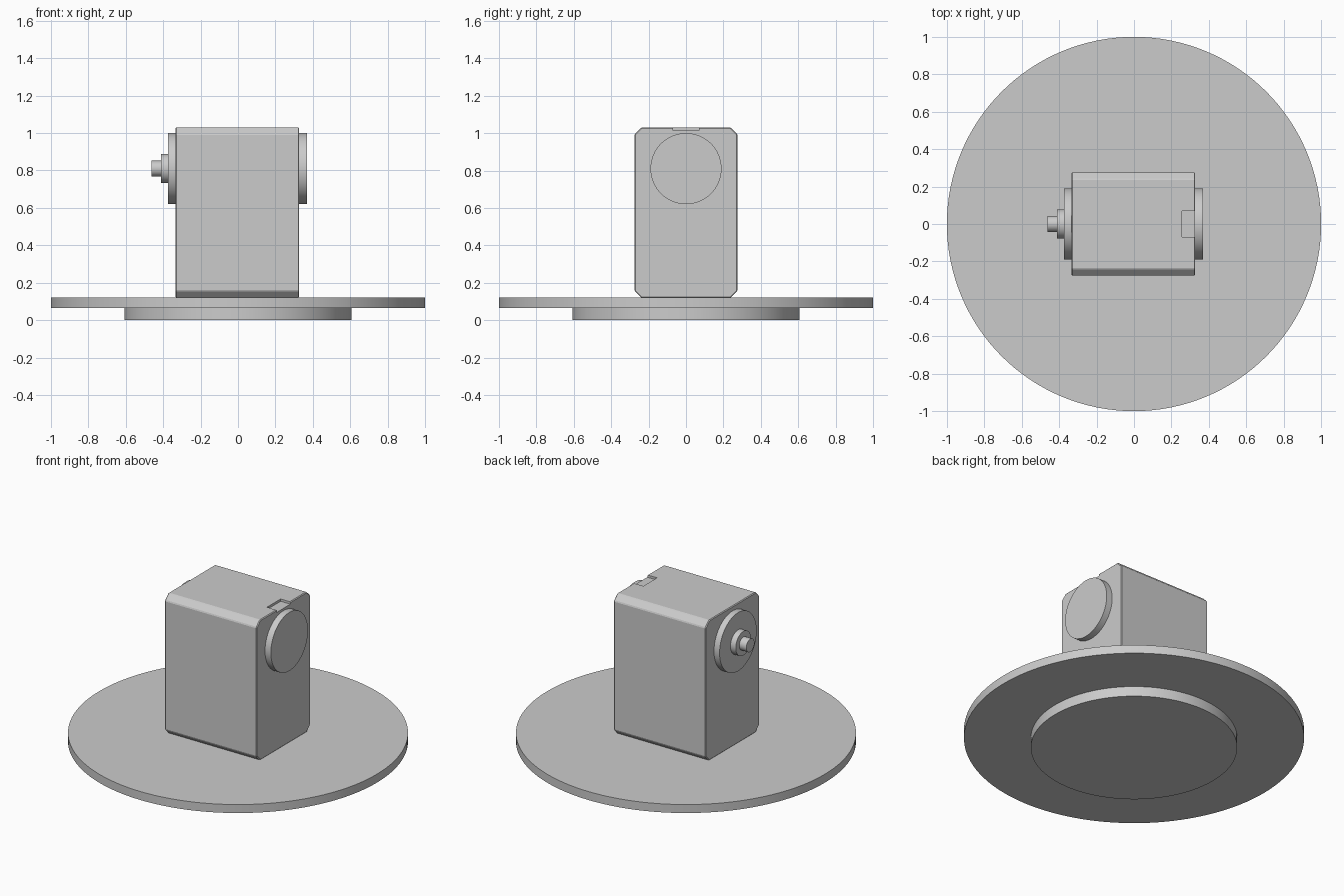
import bpy, bmesh, math

cube = bpy.data.objects.get("Cube")
if cube:
    bpy.data.objects.remove(cube)

grey = bpy.data.materials.new("plain grey")
grey.use_nodes = True
colour = (0.6, 0.6, 0.6, 1)
grey.diffuse_color = colour
grey.node_tree.nodes["Principled BSDF"].inputs["Base Color"].default_value = colour


def disc(name, radius, start, end, axis="z", height=0.0):
    """Round plate from start to end along the axis."""
    depth, mid = end - start, (start + end) / 2
    along_x = axis == "x"
    bpy.ops.mesh.primitive_cylinder_add(
        vertices=128 if radius > 0.5 else 64, radius=radius, depth=depth,
        location=(mid, 0, height) if along_x else (0, 0, mid),
        rotation=(0, math.pi / 2 if along_x else 0, 0))
    obj = bpy.context.object
    obj.name = name
    obj.data.materials.append(grey)
    bpy.ops.object.shade_smooth_by_angle(angle=math.radians(35))
    return obj


def box(name, low, high):
    bpy.ops.mesh.primitive_cube_add(
        size=1, location=[(a + b) / 2 for a, b in zip(low, high)])
    obj = bpy.context.object
    obj.name = name
    obj.scale = [b - a for a, b in zip(low, high)]
    bpy.ops.object.transform_apply(location=False, rotation=False, scale=True)
    obj.data.materials.append(grey)
    return obj


# Round stand
disc("base_foot", 0.607, 0, 0.065)
disc("base_plate", 1.0, 0.065, 0.12)

# Housing: wide chamfers along its length, fine ones round each end
left, right, top = 0.327, -0.334, 1.03
body = box("housing", (right, -0.275, 0.12), (left, 0.275, top))
bm = bmesh.new()
bm.from_mesh(body.data)
long_edges = [e for e in bm.edges
              if abs(e.verts[0].co.x - e.verts[1].co.x) > 0.1]
bmesh.ops.bevel(bm, geom=long_edges, offset=0.036, segments=1, affect="EDGES")
end = max(v.co.x for v in bm.verts)
rim = [e for e in bm.edges if all(abs(abs(v.co.x) - end) < 1e-4 for v in e.verts)]
bmesh.ops.bevel(bm, geom=rim, offset=0.005, segments=1, affect="EDGES")
bm.to_mesh(body.data)
bm.free()

# Shallow notch in the top edge
cutter = box("notch_cutter", (left - 0.07, -0.07, top - 0.015),
             (left + 0.05, 0.07, top + 0.05))
cutter.hide_render = True
cutter.hide_set(True)
cut = body.modifiers.new("notch", "BOOLEAN")
cut.operation = "DIFFERENCE"
cut.solver = "EXACT"
cut.object = cutter
bpy.context.view_layer.objects.active = body
bpy.ops.object.modifier_apply(modifier=cut.name)
bpy.data.objects.remove(cutter)

# Side discs and the stepped shaft
axle = 0.81
disc("left_disc", 0.19, left, 0.369, "x", axle)
disc("right_disc", 0.19, -0.374, right, "x", axle)
disc("shaft_collar", 0.078, -0.412, -0.374, "x", axle)
disc("shaft_tip", 0.042, -0.462, -0.412, "x", axle)
